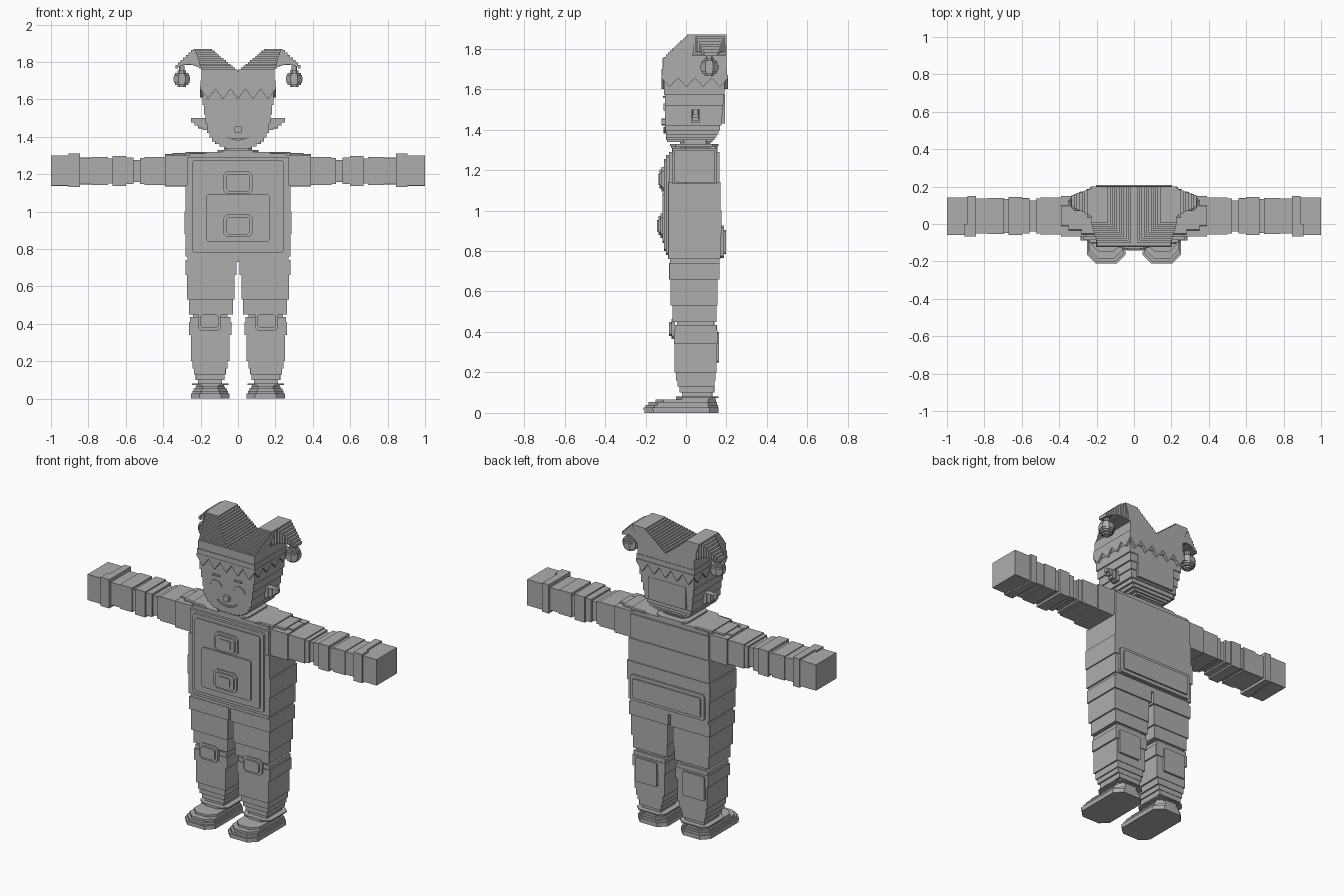
import bpy, bmesh, math
from mathutils import Vector

cloth = bpy.data.materials.new("plain_grey")
cloth.diffuse_color = (0.42, 0.42, 0.42, 1)


def finish(name, bm):
    bmesh.ops.recalc_face_normals(bm, faces=bm.faces)
    me = bpy.data.meshes.new(name)
    bm.to_mesh(me)
    bm.free()
    me.materials.append(cloth)
    ob = bpy.data.objects.new(name, me)
    bpy.context.collection.objects.link(ob)
    return ob


def stack(name, sections, axis="z", side=1):
    """Stepped solid. Section: start, end, a0, a1, b0, b1, corner cut.
    axis z: a=x, b=y.  axis x: a=y, b=z.  axis y: a=x, b=z."""
    bm = bmesh.new()
    prev = None
    for s in sections:
        t0, t1, a0, a1, b0, b1 = s[:6]
        c = max(s[6] if len(s) > 6 else 0, 0.0005)
        outline = [(a0 + c, b0), (a1 - c, b0), (a1, b0 + c), (a1, b1 - c),
                   (a1 - c, b1), (a0 + c, b1), (a0, b1 - c), (a0, b0 + c)]
        for t in (t0, t1):
            ring = []
            for a, b in outline:
                p = {"z": (a, b, t), "x": (t, a, b), "y": (a, t, b)}[axis]
                ring.append(bm.verts.new((p[0] * side, p[1], p[2])))
            if prev is None:
                bm.faces.new(ring)
            else:
                for i in range(8):
                    j = (i + 1) % 8
                    bm.faces.new((prev[i], prev[j], ring[j], ring[i]))
            prev = ring
    bm.faces.new(prev)
    return finish(name, bm)


def plate(name, x0, x1, z0, z1, y0, y1, c=0.0, side=1):
    return stack(name, [(y0, y1, x0, x1, z0, z1, c)], "y", side)


def profile(name, pts, y0, y1):
    """Outline in x, z pushed through y."""
    bm = bmesh.new()
    f = bm.faces.new([bm.verts.new((x, y0, z)) for x, z in pts])
    r = bmesh.ops.extrude_face_region(bm, geom=[f])
    vs = [g for g in r["geom"] if isinstance(g, bmesh.types.BMVert)]
    bmesh.ops.translate(bm, verts=vs, vec=(0, y1 - y0, 0))
    return finish(name, bm)


# Torso
stack("torso", [
    (0.73, 0.76, -0.27, 0.27, -0.08, 0.165), (0.76, 0.88, -0.28, 0.28, -0.088, 0.17),
    (0.88, 1.00, -0.287, 0.287, -0.088, 0.175), (1.00, 1.14, -0.28, 0.28, -0.088, 0.17),
    (1.14, 1.29, -0.272, 0.272, -0.085, 0.165), (1.29, 1.31, -0.26, 0.26, -0.07, 0.155)])
# Chest panel with framed pocket and two buckles
stack("chest_panel", [(-0.085, -0.10, -0.245, 0.245, 0.78, 1.275, 0.01),
                      (-0.10, -0.108, -0.225, 0.225, 0.80, 1.255, 0.01)], "y")
stack("belly_pocket", [(-0.108, -0.117, -0.17, 0.17, 0.84, 1.09, 0.01)], "y")
for nm, z, y in (("upper_buckle", 1.155, -0.108), ("lower_buckle", 0.925, -0.115)):
    stack(nm, [(y, y - 0.012, -0.08, 0.08, z - 0.06, z + 0.06, 0.02),
               (y - 0.012, y - 0.022, -0.065, 0.065, z - 0.047, z + 0.047, 0.015),
               (y - 0.022, y - 0.028, -0.04, 0.04, z - 0.028, z + 0.028, 0.005)], "y")
# Back pocket
stack("back_pocket", [(0.17, 0.187, -0.255, 0.255, 0.765, 0.925, 0.01),
                      (0.187, 0.197, -0.235, 0.235, 0.785, 0.905, 0.005)], "y")

for s, tag in ((1, "left"), (-1, "right")):
    # Leg
    stack("lower_leg_" + tag, [
        (0.07, 0.10, 0.085, 0.215, -0.02, 0.13), (0.10, 0.13, 0.073, 0.226, -0.033, 0.14),
        (0.13, 0.16, 0.065, 0.236, -0.042, 0.142), (0.16, 0.20, 0.055, 0.243, -0.05, 0.147),
        (0.20, 0.34, 0.045, 0.252, -0.058, 0.15), (0.34, 0.41, 0.035, 0.262, -0.06, 0.155),
        (0.41, 0.435, 0.04, 0.257, -0.055, 0.152), (0.435, 0.46, 0.055, 0.24, -0.045, 0.14)],
        side=s)
    stack("upper_leg_" + tag, [
        (0.45, 0.53, 0.026, 0.263, -0.067, 0.15), (0.53, 0.66, 0.018, 0.272, -0.076, 0.156),
        (0.66, 0.74, 0.007, 0.28, -0.083, 0.165)], side=s)
    stack("knee_pad_" + tag, [(-0.055, -0.072, 0.09, 0.215, 0.365, 0.465, 0.015),
                              (-0.072, -0.084, 0.105, 0.20, 0.38, 0.45, 0.01)], "y", s)
    plate("calf_patch_" + tag, 0.09, 0.24, 0.25, 0.40, 0.145, 0.163, 0.005, s)
    # Shoe
    stack("shoe_" + tag, [
        (0.0, 0.014, 0.045, 0.252, -0.205, 0.16, 0.045), (0.014, 0.026, 0.045, 0.252, -0.21, 0.16, 0.045),
        (0.026, 0.04, 0.053, 0.244, -0.20, 0.157, 0.045), (0.04, 0.053, 0.06, 0.237, -0.185, 0.153, 0.045),
        (0.053, 0.066, 0.07, 0.227, -0.15, 0.148, 0.04), (0.066, 0.074, 0.075, 0.222, -0.05, 0.145, 0.03)],
        side=s)
    stack("ankle_cuff_" + tag, [(0.074, 0.081, 0.05, 0.247, -0.05, 0.16, 0.03)], side=s)
    # Arm, x sections from shoulder to hand
    stack("arm_" + tag, [
        (0.26, 0.39, -0.066, 0.15, 1.135, 1.30), (0.39, 0.50, -0.056, 0.142, 1.142, 1.293),
        (0.50, 0.525, -0.05, 0.136, 1.147, 1.287), (0.525, 0.56, -0.04, 0.125, 1.157, 1.277),
        (0.56, 0.60, -0.052, 0.138, 1.147, 1.29), (0.60, 0.67, -0.06, 0.145, 1.137, 1.297),
        (0.67, 0.695, -0.048, 0.134, 1.15, 1.283), (0.695, 0.78, -0.054, 0.14, 1.142, 1.293),
        (0.78, 0.845, -0.05, 0.136, 1.146, 1.288), (0.845, 0.89, -0.066, 0.15, 1.13, 1.31),
        (0.89, 1.0, -0.058, 0.143, 1.138, 1.30)], "x", s)
    # Points of the cuff over the hand
    stack("cuff_point_" + tag, [(0.89, 0.905, -0.066, 0.0, 1.13, 1.31)], "x", s)
    # Scalloped collar over the shoulder
    stack("shoulder_scallop_" + tag, [
        (0.10, 0.28, -0.055, 0.145, 1.295, 1.318, 0.005), (0.28, 0.35, -0.035, 0.125, 1.295, 1.312, 0.005),
        (0.35, 0.39, -0.01, 0.10, 1.295, 1.307, 0.003)], "x", s)
    # Ear
    stack("ear_" + tag, [
        (0.155, 0.19, 0.025, 0.07, 1.435, 1.50), (0.19, 0.215, 0.03, 0.065, 1.445, 1.50),
        (0.215, 0.232, 0.033, 0.062, 1.46, 1.50), (0.232, 0.25, 0.036, 0.058, 1.475, 1.50)], "x", s)

# Neck ruffle and head
stack("collar", [(1.31, 1.318, -0.20, 0.20, -0.075, 0.155, 0.03),
                 (1.318, 1.328, -0.11, 0.11, -0.08, 0.16, 0.03)])
stack("neck", [(1.328, 1.345, -0.075, 0.075, -0.03, 0.12, 0.02)])
stack("head", [
    (1.338, 1.348, -0.07, 0.07, -0.095, 0.13), (1.348, 1.36, -0.10, 0.10, -0.098, 0.14),
    (1.36, 1.375, -0.122, 0.122, -0.10, 0.15), (1.375, 1.395, -0.14, 0.14, -0.10, 0.16),
    (1.395, 1.42, -0.153, 0.153, -0.103, 0.168), (1.42, 1.47, -0.166, 0.166, -0.105, 0.175),
    (1.47, 1.52, -0.173, 0.173, -0.105, 0.18), (1.52, 1.57, -0.182, 0.182, -0.105, 0.185),
    (1.57, 1.64, -0.19, 0.19, -0.108, 0.19)])
plate("nape_hair", -0.13, 0.13, 1.43, 1.57, 0.17, 0.192)
plate("nose", -0.02, 0.02, 1.42, 1.455, -0.122, -0.1, 0.006)


# Face lines: thin arcs for eyes and smile
def arc(name, cx, cz, rx, rz, a0, a1, w):
    angles = [math.radians(a0 + (a1 - a0) * i / 8) for i in range(9)]
    outer = [(cx + rx * math.cos(a), cz + rz * math.sin(a)) for a in angles]
    inner = [(cx + (rx - w) * math.cos(a), cz + (rz - w) * math.sin(a)) for a in angles]
    profile(name, outer + inner[::-1], -0.111, -0.10)


arc("smile", 0, 1.425, 0.075, 0.045, 200, 340, 0.01)
for s, tag in ((1, "left"), (-1, "right")):
    arc("eye_" + tag, 0.08 * s, 1.49, 0.045, 0.04, 10, 170, 0.01)
    plate("brow_" + tag, 0.05, 0.10, 1.555, 1.565, -0.113, -0.1, 0, s)

# Hat band with zigzag hem on all four sides
N = 5
for nm, y0, y1 in (("hat_front_hem", -0.122, -0.105), ("hat_back_hem", 0.188, 0.208)):
    zig = [(-0.2 + 0.4 * i / (2 * N), 1.655 if i % 2 == 0 else 1.60) for i in range(2 * N + 1)]
    profile(nm, zig + [(0.2, 1.67), (-0.2, 1.67)], y0, y1)
for s, tag in ((1, "left"), (-1, "right")):
    zig = [(-0.122 + 0.33 * i / 8, 1.655 if i % 2 == 0 else 1.61) for i in range(9)]
    ob = profile("hat_side_hem_" + tag, zig + [(0.208, 1.67), (-0.122, 1.67)], 0.183, 0.202)
    for v in ob.data.vertices:
        v.co = Vector((v.co.y * s, v.co.x, v.co.z))
    if s > 0:
        ob.data.flip_normals()
stack("hat_base", [(1.63, 1.655, -0.192, 0.192, -0.11, 0.195),
                   (1.655, 1.70, -0.2, 0.2, -0.12, 0.203),
                   (1.70, 1.752, -0.195, 0.195, -0.115, 0.2)])

# Two stepped horns, each with a drooping tip and bobble
for s, tag in ((1, "left"), (-1, "right")):
    layers = []
    for i in range(12):
        z = 1.75 + 0.01 * i
        f = i / 11
        layers.append((z, z + 0.01, 0.004 + 0.135 * f, 0.195 + 0.035 * f, -0.11 + 0.115 * f, 0.2))
    stack("hat_horn_" + tag, layers, side=s)
    tip = []
    for i in range(10):
        x = 0.195 + 0.014 * i
        f = i / 9
        top = min(1.868, 1.868 - (x - 0.232) * 0.95)
        tip.append((x, x + 0.014, 0.03 + 0.06 * f, 0.2 - 0.045 * f,
                    1.765 + 0.02 * math.sin(f * math.pi), top))
    stack("hat_tip_" + tag, tip, "x", s)
    bob = []
    for i in range(8):
        z = 1.665 + 0.011 * i
        r = math.sqrt(max(0.045 ** 2 - (z + 0.0055 - 1.709) ** 2, 0.0002))
        bob.append((z, z + 0.011, 0.3 - r, 0.3 + r, 0.115 - r, 0.115 + r, r * 0.58))
    bob.append((1.753, 1.78, 0.285, 0.315, 0.10, 0.13, 0.005))
    stack("bobble_" + tag, bob, side=s)
